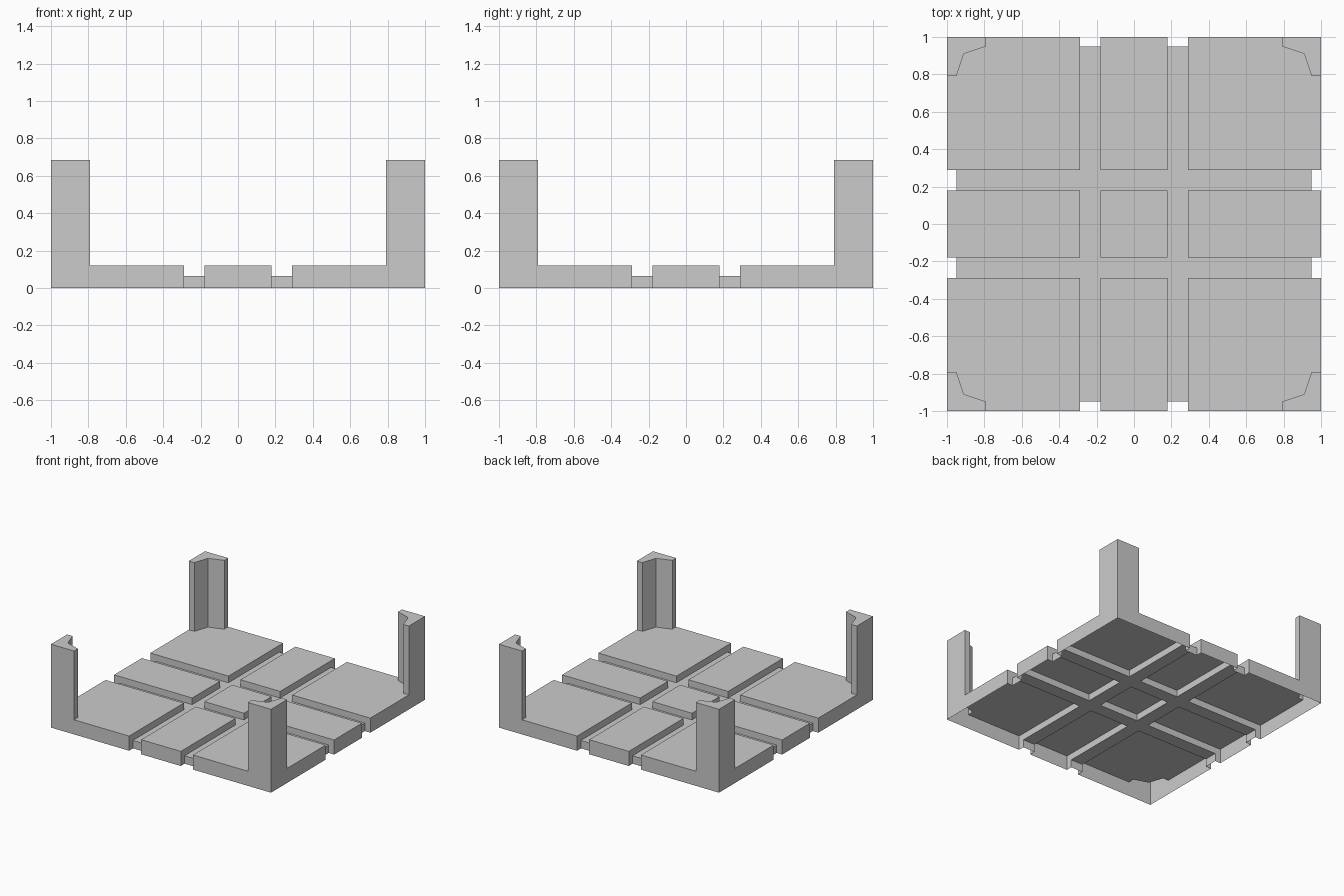
import bpy, bmesh, math
from mathutils import Matrix

if "Cube" in bpy.data.objects:
    bpy.data.objects.remove(bpy.data.objects["Cube"])

# Open-bottomed tray shell: nine raised panels, sunken grooves, hollow corner posts
A, B, N, E = 0.18, 0.29, 0.95, 1.0        # groove edges, groove end, outer edge
FLOOR, TOP, POST = 0.065, 0.12, 0.685     # heights
P = 0.79                                  # where the post starts along each side


def face(bm, pts):
    bm.faces.new([bm.verts.new(p) for p in pts])


def cap(bm, outline, z):
    face(bm, [(x, y, z) for x, y in outline])


def wall(bm, a, b, z0, z1):
    face(bm, [(*a, z0), (*b, z0), (*b, z1), (*a, z1)])


def rect(x0, x1, y0, y1):
    return [(x0, y0), (x1, y0), (x1, y1), (x0, y1)]


def finish(bm, name, turns=(0,)):
    bmesh.ops.remove_doubles(bm, verts=bm.verts, dist=1e-5)
    mesh = bpy.data.meshes.new(name)
    bm.to_mesh(mesh)
    bm.free()
    for i in turns:
        ob = bpy.data.objects.new(f"{name}_{i + 1}" if len(turns) > 1 else name, mesh)
        ob.matrix_world = Matrix.Rotation(i * math.pi / 2, 4, 'Z')
        bpy.context.collection.objects.link(ob)


# Corner panel with its post
bm = bmesh.new()
inner = [(P, E), (P, N), (0.91, 0.91), (N, P), (E, P)]
cap(bm, [(B, B), (E, B)] + inner[::-1] + [(B, E)], TOP)
cap(bm, [(E, P), (E, E)] + inner[:-1], POST)
for a, b in zip(inner, inner[1:]):
    wall(bm, a, b, TOP, POST)
profile = [(B, 0), (E, 0), (E, POST), (P, POST), (P, TOP), (B, TOP)]
face(bm, [(E, t, z) for t, z in profile])
face(bm, [(t, E, z) for t, z in profile[::-1]])
wall(bm, (B, B), (N, B), FLOOR, TOP)
wall(bm, (N, B), (E, B), 0, TOP)
wall(bm, (B, N), (B, B), FLOOR, TOP)
wall(bm, (B, E), (B, N), 0, TOP)
finish(bm, "corner_panel_and_post", range(4))

# Edge panel
bm = bmesh.new()
cap(bm, rect(B, E, -A, A), TOP)
wall(bm, (B, -A), (N, -A), FLOOR, TOP)
wall(bm, (N, -A), (E, -A), 0, TOP)
wall(bm, (E, -A), (E, A), 0, TOP)
wall(bm, (E, A), (N, A), 0, TOP)
wall(bm, (N, A), (B, A), FLOOR, TOP)
wall(bm, (B, A), (B, -A), FLOOR, TOP)
finish(bm, "edge_panel", range(4))

# Centre panel
bm = bmesh.new()
c = rect(-A, A, -A, A)
cap(bm, c, TOP)
for i in range(4):
    wall(bm, c[i], c[(i + 1) % 4], FLOOR, TOP)
finish(bm, "centre_panel")

# Groove floors with the short walls closing their outer ends
bm = bmesh.new()
cap(bm, rect(A, B, A, B), FLOOR)
cap(bm, rect(A, B, -A, A), FLOOR)
for y0, y1 in ((A, B), (-B, -A)):
    cap(bm, rect(B, N, y0, y1), FLOOR)
    wall(bm, (N, y0), (N, y1), 0, FLOOR)
quarter = bm.faces[:] + bm.edges[:] + bm.verts[:]
for i in range(1, 4):
    new = bmesh.ops.duplicate(bm, geom=quarter)["geom"]
    bmesh.ops.rotate(bm, cent=(0, 0, 0), matrix=Matrix.Rotation(i * math.pi / 2, 3, 'Z'),
                     verts=[v for v in new if isinstance(v, bmesh.types.BMVert)])
bmesh.ops.remove_doubles(bm, verts=bm.verts, dist=1e-5)
bmesh.ops.dissolve_limit(bm, angle_limit=0.01, verts=bm.verts, edges=bm.edges)
finish(bm, "groove_floor")
